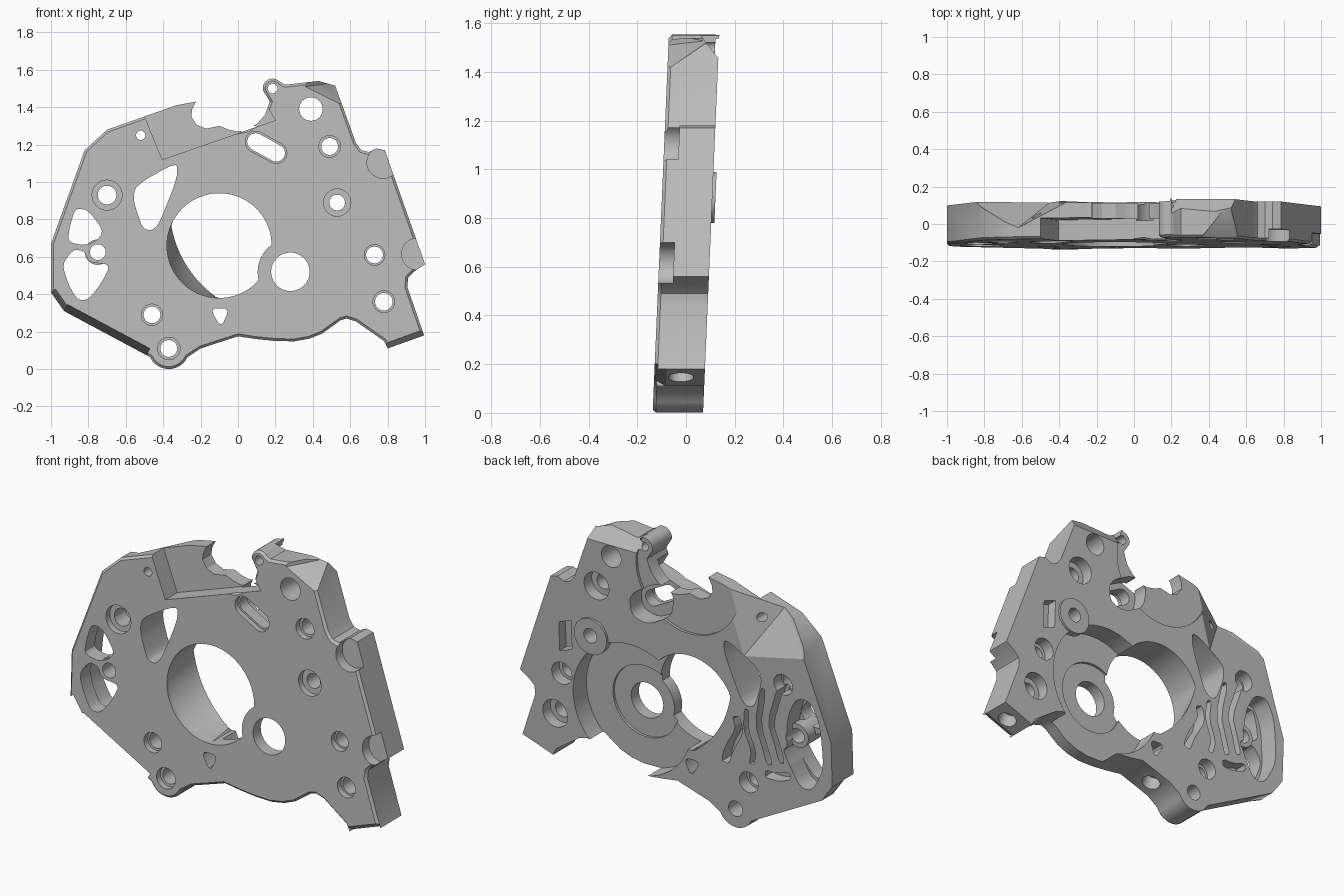
import bpy, bmesh, math
from mathutils import Vector

cube = bpy.data.objects.get("Cube")
if cube:
    bpy.data.objects.remove(cube, do_unlink=True)

FRONT, T = -0.137, 0.207      # front face position and plate thickness
OVER = T + 0.06

grey = bpy.data.materials.new("cast_grey")
grey.use_nodes = True
grey.diffuse_color = (0.5, 0.5, 0.5, 1)
grey.node_tree.nodes["Principled BSDF"].inputs["Base Color"].default_value = (0.5, 0.5, 0.5, 1)


def arc(x, z, r, a0=0, a1=360, n=40):
    full = abs(a1 - a0) == 360
    steps = n if full else n - 1
    return [(x + r * math.cos(math.radians(a0 + (a1 - a0) * i / steps)),
             z + r * math.sin(math.radians(a0 + (a1 - a0) * i / steps))) for i in range(n)]


def soften(pts, times=2):
    """Round the corners of a closed outline."""
    for _ in range(times):
        out = []
        for i, p in enumerate(pts):
            q = pts[(i + 1) % len(pts)]
            out += [(p[0] * .8 + q[0] * .2, p[1] * .8 + q[1] * .2),
                    (p[0] * .2 + q[0] * .8, p[1] * .2 + q[1] * .8)]
        pts = out
    return pts


def inset(pts, w):
    """Move a counter-clockwise outline inwards by w."""
    out = []
    for i, p in enumerate(pts):
        p, a, b = Vector(p), Vector(pts[i - 1]), Vector(pts[(i + 1) % len(pts)])
        d, e = (p - a).normalized(), (b - p).normalized()
        n = Vector((-d.y - e.y, d.x + e.x))
        out.append(tuple(p + n * w / max(1 + d.dot(e), .6)))
    return out


def finish(bm, name):
    bmesh.ops.recalc_face_normals(bm, faces=bm.faces[:])
    if bm.calc_volume(signed=True) < 0:
        bmesh.ops.reverse_faces(bm, faces=bm.faces[:])
    me = bpy.data.meshes.new(name)
    bm.to_mesh(me)
    bm.free()
    ob = bpy.data.objects.new(name, me)
    bpy.context.collection.objects.link(ob)
    me.materials.append(grey)
    return ob


def loft(rings, name="cutter"):
    """Solid through outlines of equal length, each given with its depth."""
    bm = bmesh.new()
    loops = [[bm.verts.new((x, FRONT + d, z)) for x, z in pts] for pts, d in rings]
    bm.faces.new(loops[0])
    bm.faces.new(loops[-1][::-1])
    for va, vb in zip(loops, loops[1:]):
        for i in range(len(va)):
            j = (i + 1) % len(va)
            bm.faces.new((va[j], va[i], vb[i], vb[j]))
    return finish(bm, name)


def hull(pts):
    bm = bmesh.new()
    for x, z, d in pts:
        bm.verts.new((x, FRONT + d, z))
    bmesh.ops.convex_hull(bm, input=bm.verts[:])
    bmesh.ops.delete(bm, geom=[v for v in bm.verts if not v.link_faces], context='VERTS')
    return finish(bm, "cutter")


def volume(me):
    bm = bmesh.new()
    bm.from_mesh(me)
    vol = bm.calc_volume(signed=True)
    bm.free()
    return vol


def combine(tool, op='DIFFERENCE'):
    """Apply one boolean, trying the next solver if the plate breaks."""
    tool.hide_render = True
    before = plate.data.copy()
    size = volume(before)
    bpy.context.view_layer.objects.active = plate
    for solver in ('EXACT', 'MANIFOLD', 'FLOAT'):
        m = plate.modifiers.new("bool", 'BOOLEAN')
        m.object, m.operation, m.solver = tool, op, solver
        bpy.ops.object.modifier_apply(modifier=m.name)
        if .75 * size < volume(plate.data) < 1.05 * size:
            break
        plate.data = before.copy()
    bpy.data.objects.remove(tool, do_unlink=True)


def cut(pts, d0=-.06, d1=OVER):
    combine(loft([(pts, d0), (pts, d1)]))


def edge_chamfer(p, q, width, depth):
    """Slope the front edge running from p to q; the outside is on its right."""
    d = Vector((q[0] - p[0], q[1] - p[1])).normalized()
    n = Vector((d.y, -d.x))
    pts = []
    for e in (p, q):
        for off, dep in ((-width, 0), (-2 * width, -depth), (0, depth), (.1, depth), (.1, -depth)):
            pts.append((*(Vector(e) + n * off), dep))
    combine(hull(pts))


def groove(path, w, d0):
    """Channel with parallel sides cut into the back."""
    left, right = [], []
    for i, p in enumerate(path):
        a, b = Vector(path[max(i - 1, 0)]), Vector(path[min(i + 1, len(path) - 1)])
        t = (b - a).normalized() * w / 2
        left.append((p[0] - t.y, p[1] + t.x))
        right.append((p[0] + t.y, p[1] - t.x))
    cut(soften(left + right[::-1], 1), d0)


# Plate outline
outline = (arc(-.37, .11, .11, 205, 335, 12)
           + [(-.2, .11), (0, .175), (.1, .16), (.2, .15), (.3, .148), (.38, .162), (.45, .19),
              (.52, .24), (.55, .262), (.58, .27), (.63, .255), (.78, .15), (.8, .11), (.995, .18),
              (.905, .44), (.91, .49), (.94, .52), (1, .56), (.785, 1.17), (.74, 1.18),
              (.7, 1.16), (.66, 1.17), (.63, 1.21), (.52, 1.515), (.43, 1.54), (.25, 1.52)]
           + arc(.185, 1.5, .053, 40, 190, 9)
           + [(.17, 1.43), (.145, 1.36), (.1, 1.31), (.05, 1.28), (0, 1.27), (-.05, 1.28),
              (-.1, 1.3), (-.17, 1.285), (-.22, 1.305), (-.25, 1.35), (-.245, 1.39),
              (-.225, 1.43), (-.33, 1.41), (-.5, 1.35), (-.7, 1.28), (-.82, 1.17),
              (-1, .67), (-1, .41), (-.93, .31)])
plate = loft([(inset(outline, .013), 0), (outline, .013), (outline, T)], "motor_mount_plate")

# Sloped faces on the outer edges
edge_chamfer((-.93, .31), (-.49, .075), .04, .12)
edge_chamfer((-1, .41), (-.93, .31), .03, .1)
edge_chamfer((.8, .11), (.995, .18), .03, .05)
rear = [(-.45, 1.03), (-.85, 1.12), (-.33, 1.42), (-1.05, 1.3), (-.5, 1.65)]
combine(hull([(x, z, d) for x, z in rear for d in (T + .001, .4)]
             + [(-.62, 1.31, .06), (-.72, 1.56, .06)]))
combine(hull([(.36, 1.51, 0), (.56, 1.41, 0), (.5, 1.53, .17), (.7, 1.6, .17), (.7, 1.41, 0),
              (.36, 1.7, 0), (.6, 1.7, .17), (.36, 1.6, -.1), (.7, 1.5, -.1)]))
combine(hull([(x, z, d) for x in (.2, .7)
              for z, d in ((1.455, T + .001), (1.55, .13), (1.7, .13), (1.7, .3), (1.455, .3))]))

# Stepped pocket at the top of the front
cut([(-.52, 1.4), (-.405, 1.12), (.2, 1.33), (.135, 1.44), (.1, 1.6), (-.5, 1.6)], -.06, .11)

# Shaft recess and main bore
bearing, bore = Vector((.28, .52)), Vector((-.1, .66))
cut(arc(.28, .52, .38, n=72), .085)
cut(arc(.28, .52, .21, n=48), .07)
near, far = [], []
for p in arc(bore.x, bore.y, .28, n=80):
    v = Vector(p)
    if (v - bearing).length < .175:
        v = bearing + (v - bearing).normalized() * .175
    near.append(tuple(v))
    off = v - Vector((.28, .9))
    if off.length > .65 and v.x < 0:
        v = Vector((.28, .9)) + off.normalized() * .65
    far.append(tuple(v))
combine(loft([(near, -.06), (near, .03), (far, T + .01)]))
cut(arc(.28, .52, .103))

# Shallow seats on the back
cut(arc(-.1, 1.4, .33, n=56), T - .015)
cut(soften([(.0, 1.27), (.1, 1.31), (.28, 1.2), (.27, 1.08), (.17, 1.05), (.02, 1.13)]), .1)
cut([(.66, .77), (.74, .74), (.74, .91), (.66, .94)], T - .06)

# Windows
windows = [
    [(-.325, 1.11), (-.325, 1.02), (-.42, .78), (-.46, .74), (-.51, .75), (-.56, .9), (-.55, .98)],
    [(-.91, .68), (-.9, .76), (-.87, .86), (-.8, .85), (-.72, .74), (-.75, .69), (-.82, .66)],
    [(-.94, .56), (-.88, .64), (-.82, .63), (-.8, .57), (-.68, .56), (-.73, .46), (-.8, .37),
     (-.86, .37), (-.91, .46)],
    [(-.15, .325), (-.045, .325), (-.09, .22)]]
cut(soften([(-.95, .5), (-.93, .76), (-.87, .88), (-.78, .87), (-.72, .74), (-.71, .5),
            (-.79, .35), (-.87, .35)]), .09)
for w in windows:
    cut(soften(w))
boss = arc(-.75, .625, .068)
combine(loft([(boss, .02), (boss, T - .05)]), 'UNION')

# Winding channels on the back
groove([(-.39, .66), (-.41, .58), (-.34, .46), (-.31, .37)], .05, T - .09)
groove([(-.57, .87), (-.53, .65), (-.57, .53), (-.6, .43)], .035, T - .09)
groove([(-.68, .9), (-.61, .68), (-.65, .57), (-.68, .46)], .035, T - .09)
groove([(-.57, .37), (-.65, .37), (-.73, .4)], .045, T - .07)
groove([(-.46, .72), (-.45, .6), (-.5, .48), (-.48, .4)], .03, T - .06)

# Raised seat round one bolt hole, on the back
seat = arc(.53, .885, .105)
combine(loft([(seat, T - .03), (seat, T + .013)]), 'UNION')

# Bolt holes: x, z, radius, front seat radius, back seat radius
holes = [(-.70, .93, .05, .08, .06), (-.46, .29, .045, .057, .06), (-.37, .11, .045, .06, 0),
         (-.52, 1.25, .025, 0, 0), (.185, 1.5, .026, 0, 0), (.39, 1.39, .063, 0, 0),
         (.49, 1.19, .045, .058, .08), (.53, .89, .042, .073, 0), (.73, .61, .045, .055, .065),
         (.78, .36, .047, .058, .08), (-.75, .625, .042, 0, 0)]
for x, z, r, rf, rb in holes:
    cut(arc(x, z, r, n=32))
    if rf:
        cut(arc(x, z, rf, n=32), -.06, .035)
    if rb:
        cut(arc(x, z, rb, n=32), T - .07)

# Slanted slot
for r, d in ((.056, .03), (.046, OVER)):
    cut(arc(.095, 1.215, r, 61, 241, 16) + arc(.205, 1.155, r, 241, 421, 16), -.06, d)

# Round seats breaking through the right edge
for x, z in ((.775, 1.105), (.96, .615)):
    cut(arc(x, z, .085), -.06, .06)

# Blind holes drilled into the lower edge
for x, z, nx, nz in ((.9, .145, .33, -.94), (-.14, .13, .31, -.95)):
    bm = bmesh.new()
    bmesh.ops.create_cone(bm, cap_ends=True, segments=32, radius1=.052, radius2=.052, depth=.16)
    bm.transform(Vector((nx, 0, nz)).to_track_quat('Z', 'Y').to_matrix().to_4x4())
    bmesh.ops.translate(bm, verts=bm.verts[:], vec=(x, FRONT + .11, z))
    combine(finish(bm, "cutter"))

# Slight backward lean
for v in plate.data.vertices:
    v.co.y += .043 * v.co.z
plate.data.update()

bpy.ops.object.select_all(action='DESELECT')
plate.select_set(True)
bpy.context.view_layer.objects.active = plate
bpy.ops.object.shade_smooth_by_angle(angle=math.radians(30))
